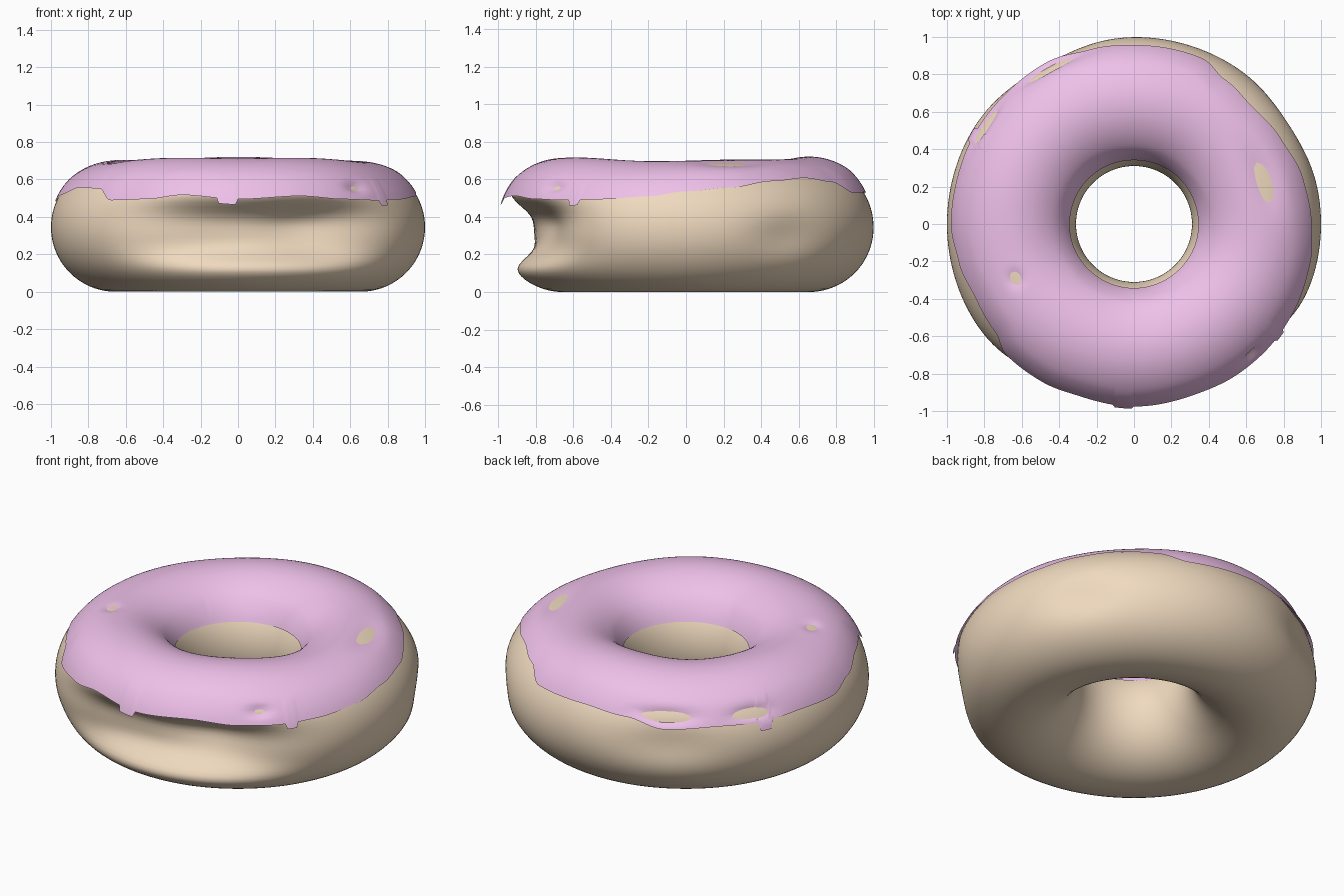
import bpy, bmesh
from math import sin, cos, exp, radians

if "Cube" in bpy.data.objects:
    bpy.data.objects.remove(bpy.data.objects["Cube"])

MAJOR, MINOR = 0.655, 0.345


def wrap(d):
    return (d + 180) % 360 - 180


def bump(t, p, t0, p0, wt, wp, n=2):
    return exp(-abs(wrap(t - t0) / wt) ** n - abs(wrap(p - p0) / wp) ** n)


def place(t, p, off):
    t, p = radians(t), radians(p)
    r = MAJOR + (MINOR + off) * cos(p)
    return (r * cos(t), r * sin(t), MINOR + (MINOR + off) * sin(p))


def body_point(t, p):
    x, y, z = place(t, p, 0)
    # deep thumb dent in the front, shallow ones at the right and back
    d = 0.20 * bump(t, p, -82, -5, 39, 27, 3) + 0.05 * bump(t, p, -63, 4, 20, 18)
    d += 0.03 * bump(t, p, 33, -8, 12, 18) + 0.035 * bump(t, p, 120, 4, 16, 20)
    a = radians(t)
    return (x - d * cos(a), y - d * sin(a), z)


# icing edge: direction (degrees) and how far up the tube the rim sits
EDGE = [(-180, 23), (-168, 30), (-155, 37), (-142, 36), (-134, 24), (-120, 25),
        (-108, 29), (-90, 25), (-70, 28), (-55, 25), (-42, 24), (-28, 25),
        (-12, 28), (0, 33), (15, 37), (30, 44), (45, 48), (58, 43), (68, 31),
        (90, 32), (105, 29), (118, 21), (135, 23), (150, 22), (165, 24), (180, 23)]
# square drips: direction, half width, extra drop
DRIPS = [(-93.5, 3.2, 5), (-37.5, 2.2, 5), (151, 2.4, 8)]
# worn spots where the dough shows: direction, height on tube, widths, depth
WORN = [(19, 77, 14, 12, 0.021), (205, 83, 4, 6, 0.017), (118, 32, 10, 7, 0.034),
        (147, 31, 7, 6, 0.030), (-48, 37, 4, 4, 0.026)]


def edge_angle(t):
    t = wrap(t)
    for (a, pa), (b, pb) in zip(EDGE, EDGE[1:]):
        if a <= t <= b:
            s = (t - a) / (b - a)
            p = pa + (pb - pa) * s * s * (3 - 2 * s)
            break
    for t0, w, drop in DRIPS:
        if abs(wrap(t - t0)) < w:
            p -= drop
    return p


def icing_point(t, s):
    p0, p1 = edge_angle(t), 153
    p = p0 + (p1 - p0) * s
    a = radians(t)
    # thicker towards front and back, with small waves
    off = 0.018 + (0.004 * sin(5 * a) - 0.009 * cos(2 * a)) * sin(radians(p))
    off *= min(1, 0.45 + 3 * s, 0.3 + 4 * (1 - s))
    for t0, q, wt, wp, d in WORN:
        off -= d * bump(t, p, t0, q, wt, wp)
    if s < 0.05:
        off = max(off, 0.006)
    return place(t, p, off)


def make_grid(name, fn, nu, nv, close_v, color):
    bm = bmesh.new()
    rings = [[bm.verts.new(fn(i, j)) for j in range(nv)] for i in range(nu)]
    for i in range(nu):
        a, b = rings[i], rings[(i + 1) % nu]
        for j in range(nv if close_v else nv - 1):
            k = (j + 1) % nv
            bm.faces.new((a[j], b[j], b[k], a[k]))
    me = bpy.data.meshes.new(name)
    bm.to_mesh(me)
    bm.free()
    ob = bpy.data.objects.new(name, me)
    bpy.context.collection.objects.link(ob)
    me.shade_smooth()
    mat = bpy.data.materials.new(name)
    mat.diffuse_color = (*color, 1)
    mat.use_nodes = True
    mat.node_tree.nodes["Principled BSDF"].inputs["Base Color"].default_value = mat.diffuse_color
    me.materials.append(mat)
    return ob


# dough ring
make_grid("dough_ring", lambda i, j: body_point(i * 360 / 160, j * 360 / 80),
          160, 80, True, (0.87, 0.70, 0.52))

# icing sheet over the top
make_grid("icing", lambda i, j: icing_point(i * 360 / 480, j / 36),
          480, 37, False, (0.86, 0.53, 0.82))
